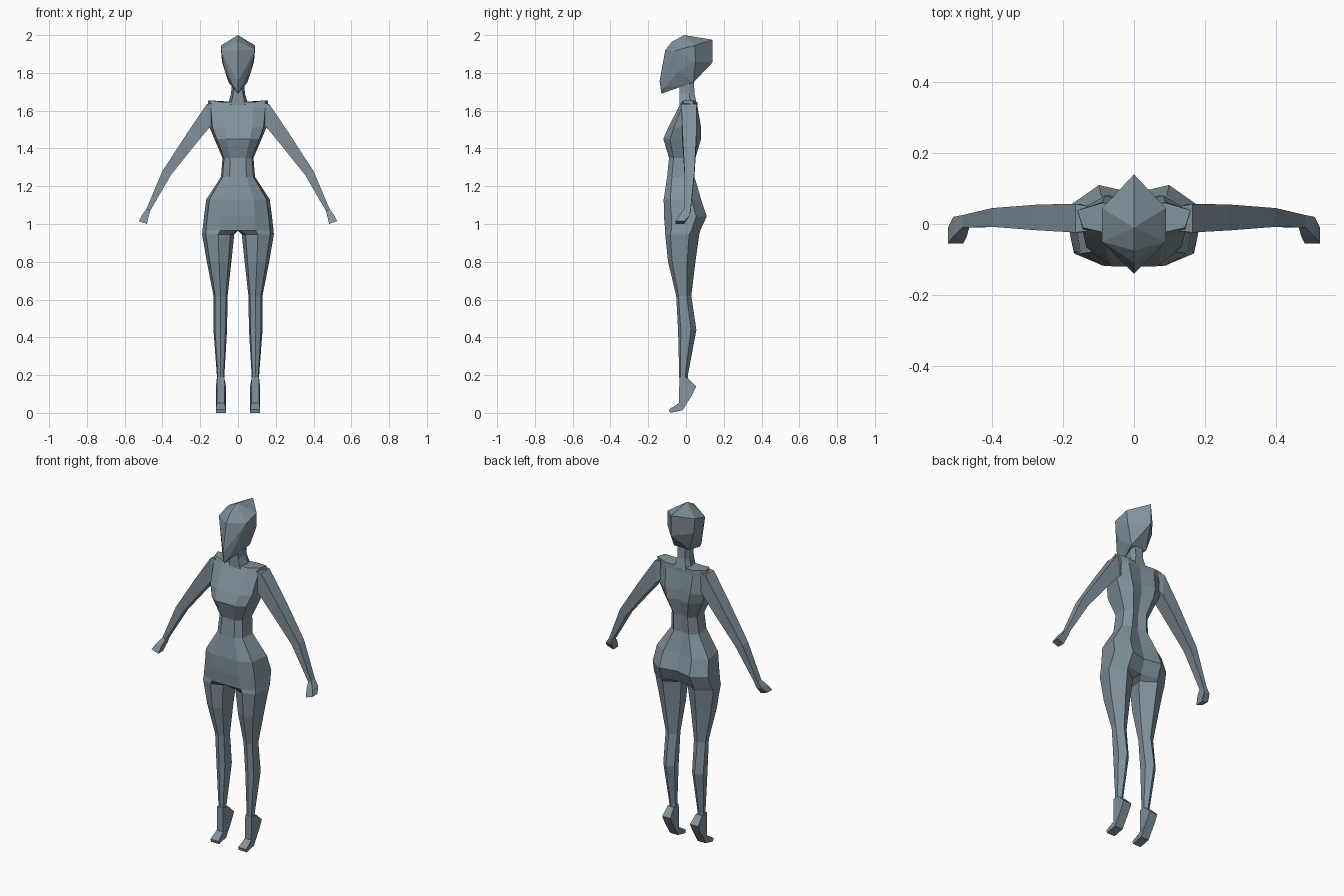
import bpy
import bmesh

default_cube = bpy.data.objects.get("Cube")
if default_cube:
    bpy.data.objects.remove(default_cube, do_unlink=True)

# One flat colour for the whole figure
slate = bpy.data.materials.new("slate blue grey")
slate.use_nodes = True
slate.diffuse_color = (0.22, 0.285, 0.33, 1)
shader = slate.node_tree.nodes["Principled BSDF"]
shader.inputs["Base Color"].default_value = slate.diffuse_color
shader.inputs["Roughness"].default_value = 0.8


def finish(mesh_builder, name):
    """Mirror the half mesh across the middle and turn it into an object."""
    everything = mesh_builder.verts[:] + mesh_builder.edges[:] + mesh_builder.faces[:]
    bmesh.ops.mirror(mesh_builder, geom=everything, axis='X', merge_dist=0.0005)
    bmesh.ops.remove_doubles(mesh_builder, verts=mesh_builder.verts[:], dist=0.0005)
    bmesh.ops.recalc_face_normals(mesh_builder, faces=mesh_builder.faces[:])
    mesh = bpy.data.meshes.new(name)
    mesh_builder.to_mesh(mesh)
    mesh_builder.free()
    mesh.materials.append(slate)
    part = bpy.data.objects.new(name, mesh)
    bpy.context.collection.objects.link(part)
    return part


def bridge(mesh_builder, first, second, closed=True):
    """Join two rows of vertices with quads."""
    count = len(first)
    for i in range(count if closed else count - 1):
        j = (i + 1) % count
        mesh_builder.faces.new((first[i], first[j], second[j], second[i]))


def add_row(mesh_builder, points):
    return [mesh_builder.verts.new(point) for point in points]


def loft(name, rows):
    """Closed tube through the rows, capped at both ends."""
    mesh_builder = bmesh.new()
    rings = [add_row(mesh_builder, row) for row in rows]
    for first, second in zip(rings, rings[1:]):
        bridge(mesh_builder, first, second)
    mesh_builder.faces.new(rings[0])
    mesh_builder.faces.new(rings[-1])
    return finish(mesh_builder, name)


def torso_row(height, width, front, back, lift=0.0):
    """Half of a torso section, from the breastbone round to the spine."""
    middle = (front + back) / 2
    chest_side = middle + (front - middle) * 0.65
    back_side = middle + (back - middle) * 0.5
    return [(0, front, height), (width * 0.5, front, height),
            (width * 0.9, chest_side, height + lift), (width, back_side, height + lift),
            (width * 0.55, back, height), (0, middle + (back - middle) * 0.8, height)]


def leg_row(height, inner, outer, front, back):
    """Six-sided leg section in the same point order as the torso."""
    width = outer - inner
    middle = (front + back) / 2
    front_side = middle + (front - middle) * 0.7
    back_side = middle + (back - middle) * 0.4
    return [(inner + width * 0.12, front_side, height), (inner + width * 0.5, front, height),
            (inner + width * 0.88, front_side, height), (outer, back_side, height),
            (inner + width * 0.5, back, height), (inner, back_side, height)]


# Torso and legs as one continuous skin
torso = [
    torso_row(height=1.645, width=0.16, front=-0.025, back=0.06, lift=0.01),
    torso_row(height=1.615, width=0.16, front=-0.04, back=0.062),
    torso_row(height=1.51, width=0.15, front=-0.095, back=0.08),
    torso_row(height=1.45, width=0.125, front=-0.12, back=0.08),
    torso_row(height=1.35, width=0.082, front=-0.09, back=0.05),
    torso_row(height=1.25, width=0.09, front=-0.1, back=0.045),
    torso_row(height=1.13, width=0.168, front=-0.118, back=0.08),
    torso_row(height=1.04, width=0.18, front=-0.117, back=0.11),
    torso_row(height=0.965, width=0.188, front=-0.11, back=0.075),
]
legs = [
    leg_row(height=0.945, inner=0.02, outer=0.19, front=-0.11, back=0.07),
    leg_row(height=0.8, inner=0.035, outer=0.165, front=-0.095, back=0.05),
    leg_row(height=0.62, inner=0.055, outer=0.13, front=-0.052, back=0.028),
    leg_row(height=0.44, inner=0.058, outer=0.13, front=-0.042, back=0.055),
    leg_row(height=0.2, inner=0.072, outer=0.112, front=-0.036, back=0.01),
    leg_row(height=0.1, inner=0.074, outer=0.11, front=-0.034, back=0.01),
]
body = bmesh.new()
torso_rings = [add_row(body, row) for row in torso]
leg_rings = [add_row(body, row) for row in legs]
for upper, lower in zip(torso_rings, torso_rings[1:]):
    bridge(body, upper, lower, closed=False)
for upper, lower in zip([torso_rings[-1]] + leg_rings, leg_rings):
    bridge(body, upper, lower)
body.faces.new(torso_rings[0])
body.faces.new(leg_rings[-1])
finish(body, "torso_and_legs")


# Arms: four-sided sections between an upper and a lower edge
def arm_row(upper, lower, front, back):
    return [(upper[0], front, upper[1]), (upper[0], back, upper[1]),
            (lower[0], back, lower[1]), (lower[0], front, lower[1])]


loft("arms_and_hands", [
    arm_row(upper=(0.13, 1.64), lower=(0.13, 1.53), front=-0.02, back=0.05),
    arm_row(upper=(0.165, 1.635), lower=(0.152, 1.51), front=-0.024, back=0.057),
    arm_row(upper=(0.27, 1.48), lower=(0.235, 1.41), front=-0.018, back=0.055),
    arm_row(upper=(0.4, 1.28), lower=(0.355, 1.26), front=-0.008, back=0.045),
    arm_row(upper=(0.485, 1.08), lower=(0.465, 1.07), front=-0.01, back=0.025),
    arm_row(upper=(0.51, 1.045), lower=(0.472, 1.045), front=-0.035, back=0.02),
    arm_row(upper=(0.525, 1.015), lower=(0.482, 1.0), front=-0.055, back=-0.01),
])

# Feet: side profile on tiptoe, pushed out between inner and outer faces
foot_profile = [(-0.035, 0.19), (0.01, 0.185), (0.055, 0.14), (0.035, 0.1),
                (-0.018, 0.014), (-0.085, 0), (-0.09, 0.018), (-0.037, 0.052)]


def foot_row(top_x, toe_x):
    return [(top_x if z > 0.05 and y < 0.02 else toe_x, y, z) for y, z in foot_profile]


loft("feet", [foot_row(top_x=0.072, toe_x=0.064), foot_row(top_x=0.112, toe_x=0.117)])


# Neck, flaring out at the shoulders
def neck_row(height, width, front, back):
    return [(0, front, height), (width * 0.7, front, height), (width, back * 0.4, height),
            (width * 0.7, back, height), (0, back, height)]


neck = bmesh.new()
neck_rings = [add_row(neck, row) for row in (
    neck_row(height=1.63, width=0.055, front=-0.035, back=0.058),
    neck_row(height=1.69, width=0.036, front=-0.035, back=0.045),
    neck_row(height=1.8, width=0.034, front=-0.035, back=0.04))]
for lower, upper in zip(neck_rings, neck_rings[1:]):
    bridge(neck, lower, upper, closed=False)
finish(neck, "neck")

# Head: faceted shell wrapped round a few middle and side points
middle_points = [(-0.01, 2.0), (0.14, 1.975), (0.14, 1.855), (-0.13, 1.69),
                 (-0.14, 1.755), (-0.11, 1.92), (-0.075, 1.965)]
side_points = [(0.09, 0.045, 1.945), (0.09, -0.05, 1.92), (0.085, 0.05, 1.86),
               (0.07, -0.04, 1.81), (0.05, 0.04, 1.75), (0.02, -0.115, 1.72)]
head = bmesh.new()
for y, z in middle_points:
    head.verts.new((0, y, z))
for x, y, z in side_points:
    for side in (x, -x):
        head.verts.new((side, y, z))
hull = bmesh.ops.convex_hull(head, input=head.verts[:])
unused = {item for key in ("geom_interior", "geom_unused") for item in hull[key]}
bmesh.ops.delete(head, geom=[v for v in unused if isinstance(v, bmesh.types.BMVert)],
                 context='VERTS')
bmesh.ops.bisect_plane(head, geom=head.verts[:] + head.edges[:] + head.faces[:],
                       plane_co=(0, 0, 0), plane_no=(-1, 0, 0), clear_outer=True)
finish(head, "head")
